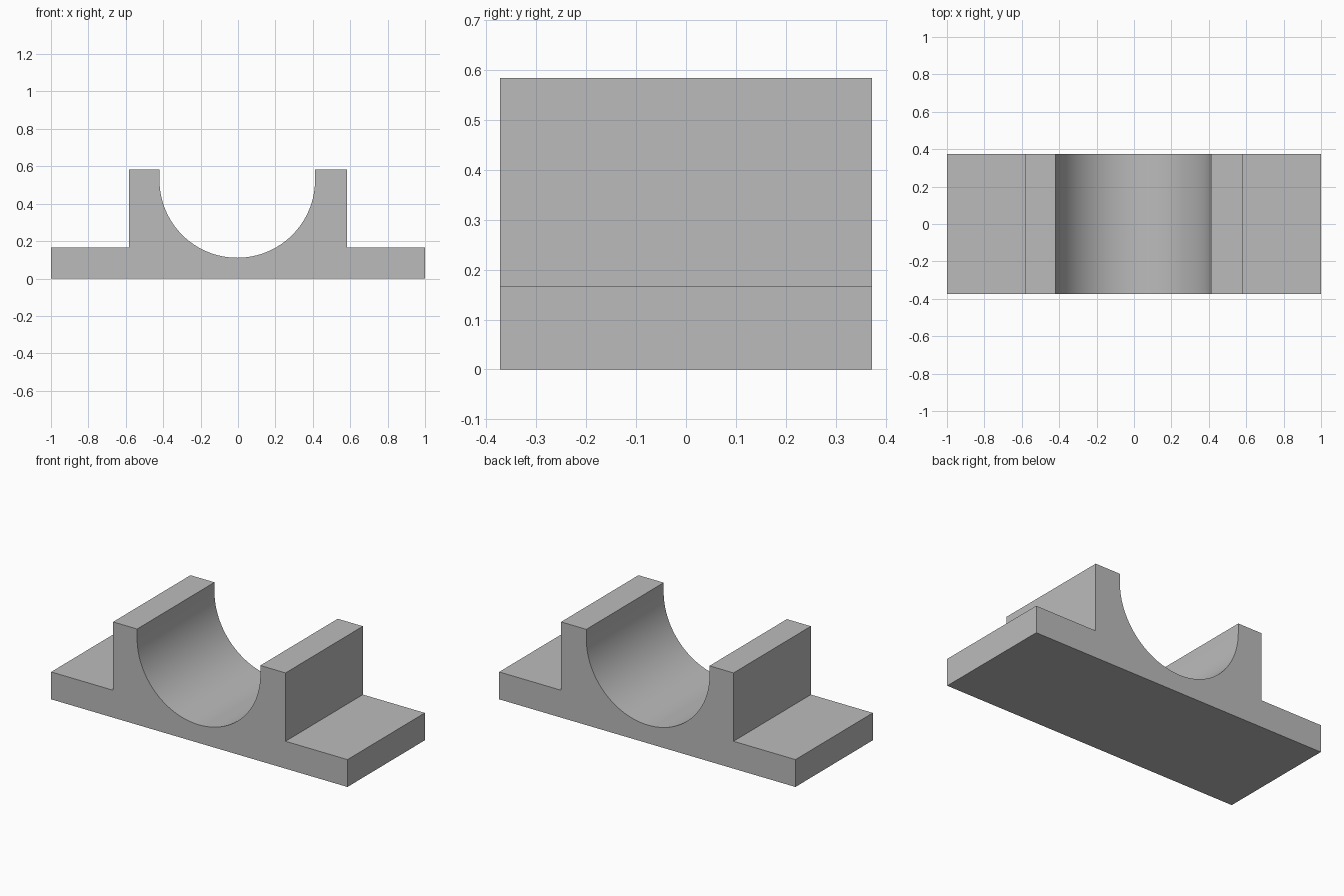
import bpy
import bmesh
import math

cube = bpy.data.objects.get("Cube")
if cube:
    bpy.data.objects.remove(cube, do_unlink=True)

HALF_DEPTH = 0.373
HEIGHT = 0.584
BASE_TOP = 0.167
BLOCK_X = 0.582
RADIUS = 0.416
ARC_X = -0.004
ARC_Z = 0.111 + RADIUS
STEPS = 64

# Single flat colour
grey = bpy.data.materials.new("plain grey")
grey.use_nodes = True
colour = (0.5, 0.5, 0.5, 1)
grey.diffuse_color = colour
grey.node_tree.nodes["Principled BSDF"].inputs["Base Color"].default_value = colour

# Saddle outline: flanged base, two uprights and a round cradle between them
cradle = [(ARC_X + RADIUS * math.cos(a), ARC_Z - RADIUS * math.sin(a))
          for a in (math.pi * i / STEPS for i in range(STEPS + 1))]
right_side = [(ARC_X - RADIUS, HEIGHT), (-BLOCK_X, HEIGHT),
              (-BLOCK_X, BASE_TOP), (-1, BASE_TOP), (-1, 0)]
left_side = [(1, 0), (1, BASE_TOP), (BLOCK_X, BASE_TOP),
             (BLOCK_X, HEIGHT), (ARC_X + RADIUS, HEIGHT)]
outline = left_side + cradle + right_side

# Extrude the outline through the depth
bm = bmesh.new()
face = bm.faces.new([bm.verts.new((x, -HALF_DEPTH, z)) for x, z in outline])
result = bmesh.ops.extrude_face_region(bm, geom=[face], use_keep_orig=True)
moved = [v for v in result["geom"] if isinstance(v, bmesh.types.BMVert)]
bmesh.ops.translate(bm, verts=moved, vec=(0, 2 * HALF_DEPTH, 0))
bmesh.ops.recalc_face_normals(bm, faces=bm.faces)

# Split the concave end caps cleanly
caps = [f for f in bm.faces if len(f.verts) > 4]
bmesh.ops.triangulate(bm, faces=caps)
mesh = bpy.data.meshes.new("cradle_bracket")
bm.to_mesh(mesh)
bm.free()

bracket = bpy.data.objects.new("cradle_bracket", mesh)
bpy.context.collection.objects.link(bracket)
mesh.materials.append(grey)

# Smooth cradle, crisp corners
bpy.ops.object.select_all(action="DESELECT")
bracket.select_set(True)
bpy.context.view_layer.objects.active = bracket
bpy.ops.object.shade_smooth_by_angle(angle=math.radians(30))
